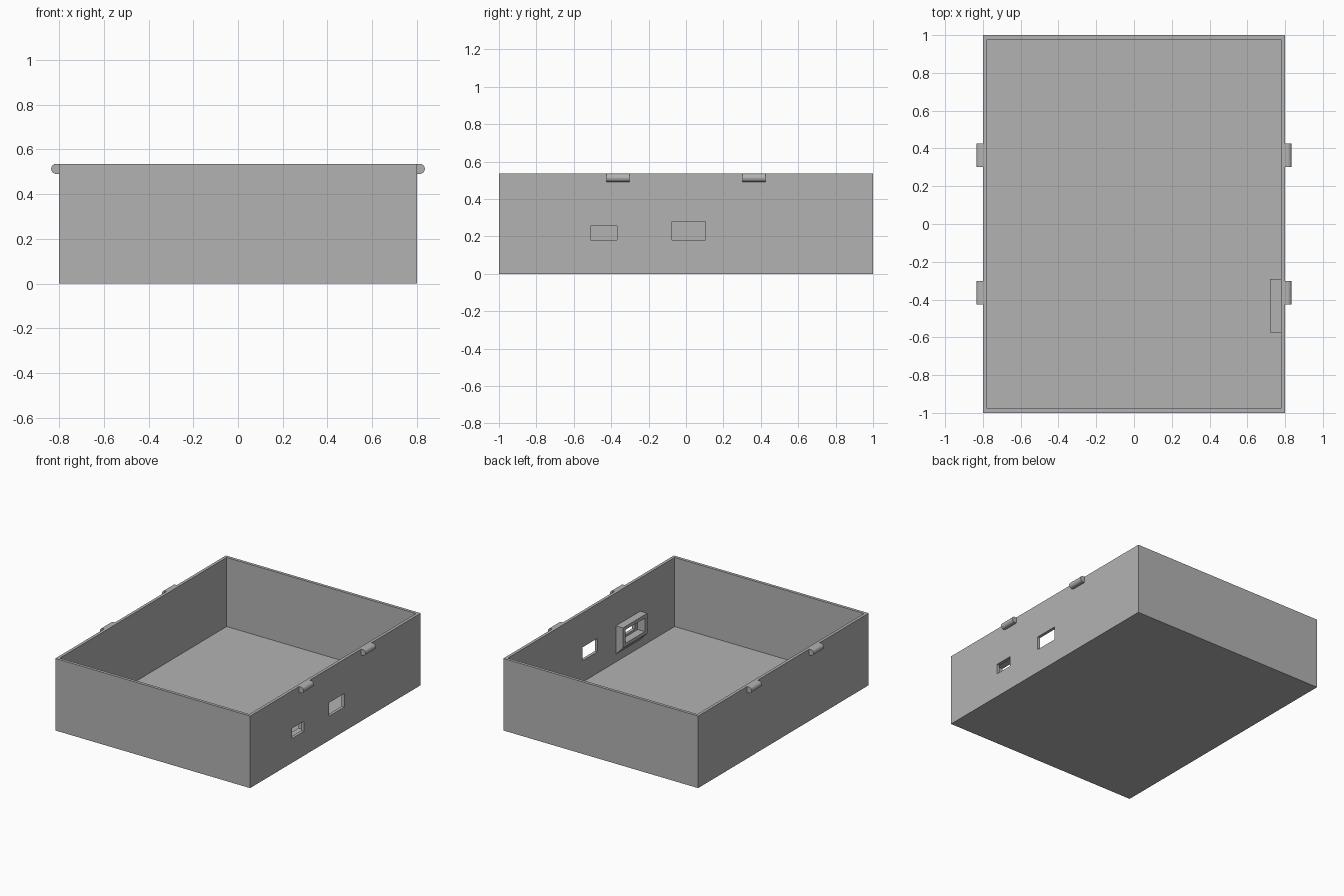
import bpy, bmesh, math

if "Cube" in bpy.data.objects:
    bpy.data.objects.remove(bpy.data.objects["Cube"], do_unlink=True)

# Single grey plastic
grey = bpy.data.materials.new("grey plastic")
grey.use_nodes = True
COLOUR = (0.45, 0.45, 0.45, 1)
grey.diffuse_color = COLOUR
grey.node_tree.nodes["Principled BSDF"].inputs["Base Color"].default_value = COLOUR

W, L, H, T = 0.8, 1.0, 0.535, 0.022   # half width, half length, height, wall


def prism(name, profile, y0, y1):
    """Extrude an x-z profile along y."""
    bm = bmesh.new()
    face = bm.faces.new([bm.verts.new((x, y0, z)) for x, z in profile])
    out = bmesh.ops.extrude_face_region(bm, geom=[face])["geom"]
    moved = [v for v in out if isinstance(v, bmesh.types.BMVert)]
    bmesh.ops.translate(bm, verts=moved, vec=(0, y1 - y0, 0))
    bmesh.ops.recalc_face_normals(bm, faces=bm.faces)
    mesh = bpy.data.meshes.new(name)
    bm.to_mesh(mesh)
    bm.free()
    mesh.materials.append(grey)
    obj = bpy.data.objects.new(name, mesh)
    bpy.context.collection.objects.link(obj)
    return obj


def block(name, x, y, z):
    return prism(name, [(x[0], z[0]), (x[1], z[0]), (x[1], z[1]), (x[0], z[1])], *y)


def cut(obj, x, y, z):
    """Subtract a block from an object and discard the cutter."""
    cutter = block("cutter", x, y, z)
    cutter.hide_render = True
    mod = obj.modifiers.new("cut", "BOOLEAN")
    mod.operation, mod.solver, mod.object = "DIFFERENCE", "EXACT", cutter
    bpy.context.view_layer.objects.active = obj
    bpy.ops.object.modifier_apply(modifier=mod.name)
    bpy.data.objects.remove(cutter, do_unlink=True)


# Open tray with two ports through the left wall
tray = block("tray", (-W, W), (-L, L), (0, H))
cut(tray, (-W + T, W - T), (-L + T, L - T), (T, H + 0.1))
cut(tray, (W - 0.05, W + 0.05), (-0.075, 0.105), (0.18, 0.28))
cut(tray, (W - 0.05, W + 0.05), (-0.51, -0.37), (0.18, 0.255))

# Connector surround on the inner wall, its underside sloping to the wall
inner = W - T
surround = prism("port_surround",
                 [(inner, 0.08), (inner, 0.29), (0.72, 0.29), (0.72, 0.14)],
                 -0.575, -0.29)
cut(surround, (0.6, 0.9), (-0.545, -0.32), (0.165, 0.265))

# Rounded lid catches on both long sides
R = 0.0225
arc = [(W + 0.0125 + R * math.cos(a), H - R + R * math.sin(a))
       for a in (math.pi * (i / 16 - 0.5) for i in range(17))]
for side, sx in (("left", 1), ("right", -1)):
    for end, y0 in (("front", -0.425), ("back", 0.303)):
        profile = [(sx * x, z) for x, z in [(W, H), (W, H - 2 * R)] + arc]
        catch = prism(f"{side}_{end}_catch", profile, y0, y0 + 0.122)
        bpy.ops.object.select_all(action="DESELECT")
        catch.select_set(True)
        bpy.context.view_layer.objects.active = catch
        bpy.ops.object.shade_smooth_by_angle(angle=math.radians(30))
